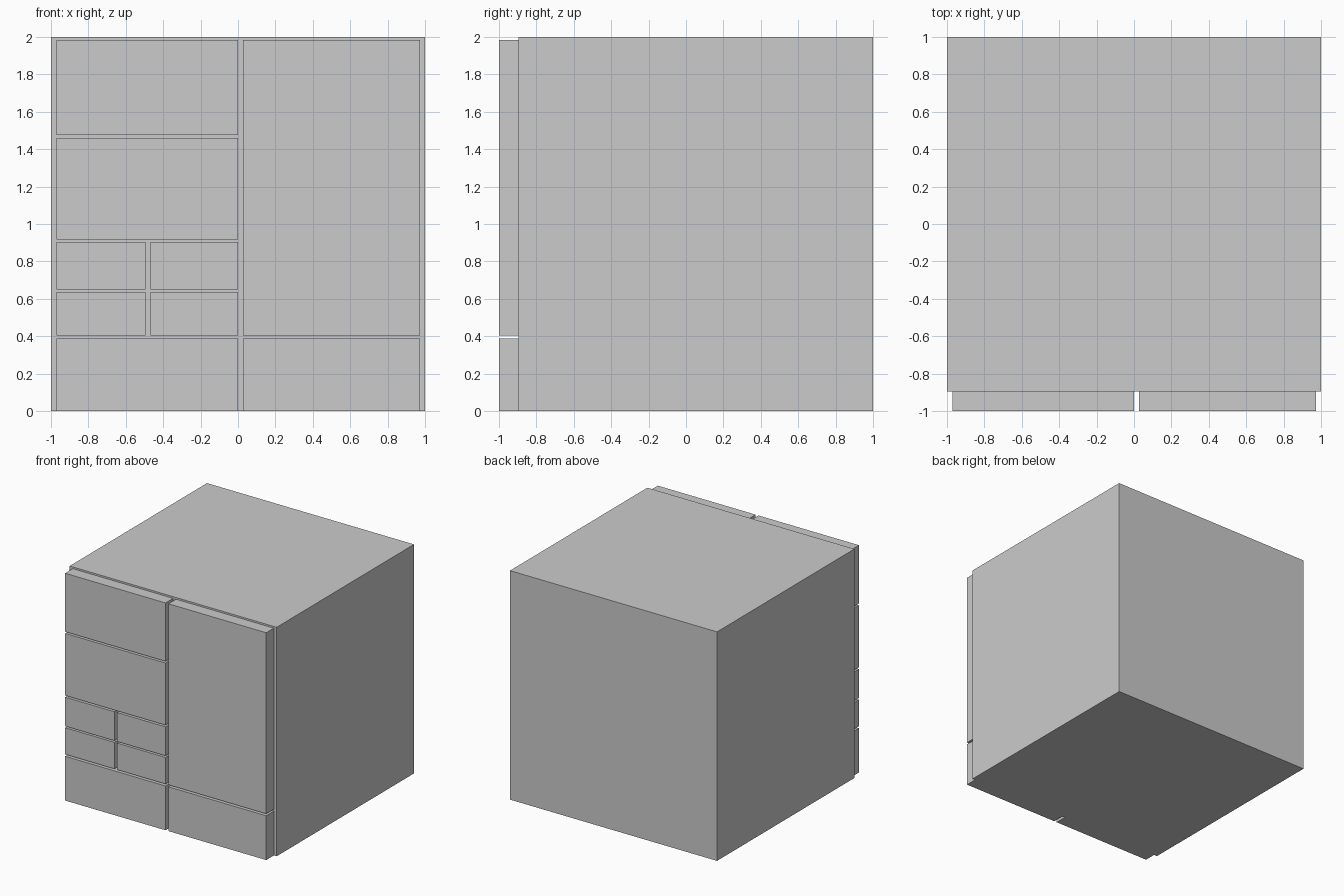
import bpy

if "Cube" in bpy.data.objects:
    bpy.data.objects.remove(bpy.data.objects["Cube"])

FRONT, FACE, BACK = -1.0, -0.895, 1.0


def box(name, x0, x1, y0, y1, z0, z1):
    bpy.ops.mesh.primitive_cube_add(
        size=1, location=((x0 + x1) / 2, (y0 + y1) / 2, (z0 + z1) / 2))
    ob = bpy.context.object
    ob.name = name
    ob.scale = (x1 - x0, y1 - y0, z1 - z0)
    bpy.ops.object.transform_apply(location=False, rotation=False, scale=True)
    return ob


# Cabinet carcass
box("cabinet_body", -1, 1, FACE, BACK, 0, 2)

# Column extents across the front
left, right = (-0.97, 0.0), (0.027, 0.973)
left_outer, left_inner = (-0.97, -0.495), (-0.467, 0.0)

# Raised doors and drawer fronts: name, column, bottom, top
fronts = [
    ("upper_left_panel", left, 1.475, 1.985),
    ("middle_left_panel", left, 0.918, 1.46),
    ("lower_left_panel", left, 0.0, 0.387),
    ("tall_right_door", right, 0.404, 1.985),
    ("lower_right_panel", right, 0.0, 0.387),
]
# Grid of four small drawers
for row, (z0, z1) in {"upper": (0.65, 0.903), "lower": (0.404, 0.636)}.items():
    fronts.append((f"small_drawer_{row}_outer", left_outer, z0, z1))
    fronts.append((f"small_drawer_{row}_inner", left_inner, z0, z1))

for name, (x0, x1), z0, z1 in fronts:
    box(name, x0, x1, FRONT, FACE, z0, z1)
